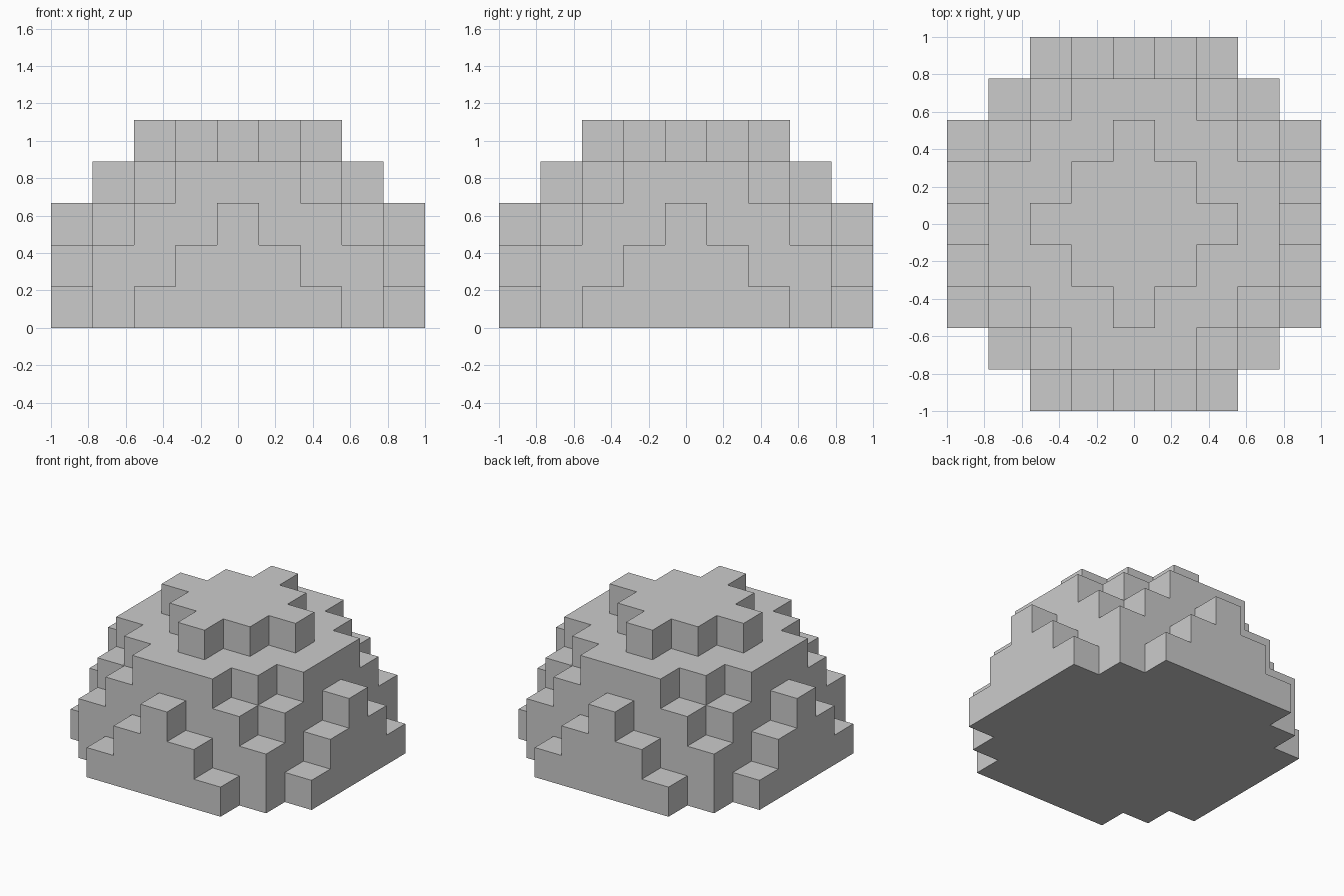
import bpy
import bmesh
import math
from mathutils import Vector

if "Cube" in bpy.data.objects:
    bpy.data.objects.remove(bpy.data.objects["Cube"])

CELL = 2 / 9          # nine blocks across
RADIUS = 4.5          # sphere radius in blocks


def filled(c):
    # A block belongs to the dome if its centre lies in the upper half sphere
    return c.z > -0.5 and c.length_squared <= RADIUS ** 2


bm = bmesh.new()
span = range(-4, 5)
axes = [Vector(a) for a in ((1, 0, 0), (0, 1, 0), (0, 0, 1))]

# Outer block faces only: one square wherever a filled block meets air
for c in (Vector((i, j, k)) for i in span for j in span for k in range(5)):
    if not filled(c):
        continue
    for a in range(3):
        for s in (1, -1):
            n = axes[a] * s
            if filled(c + n):
                continue
            u, v = axes[(a + 1) % 3], axes[(a + 2) % 3] * s
            mid = c + n * 0.5 + Vector((0, 0, 0.5))
            corners = [mid + (u * p + v * q) * 0.5
                       for p, q in ((-1, -1), (1, -1), (1, 1), (-1, 1))]
            bm.faces.new([bm.verts.new(p * CELL) for p in corners])

# Weld the squares and merge flat areas into single faces
bmesh.ops.remove_doubles(bm, verts=bm.verts, dist=1e-4)
bmesh.ops.dissolve_limit(bm, angle_limit=math.radians(1),
                         verts=bm.verts, edges=bm.edges)

mesh = bpy.data.meshes.new("block_dome")
bm.to_mesh(mesh)
bm.free()
bpy.context.collection.objects.link(bpy.data.objects.new("block_dome", mesh))
